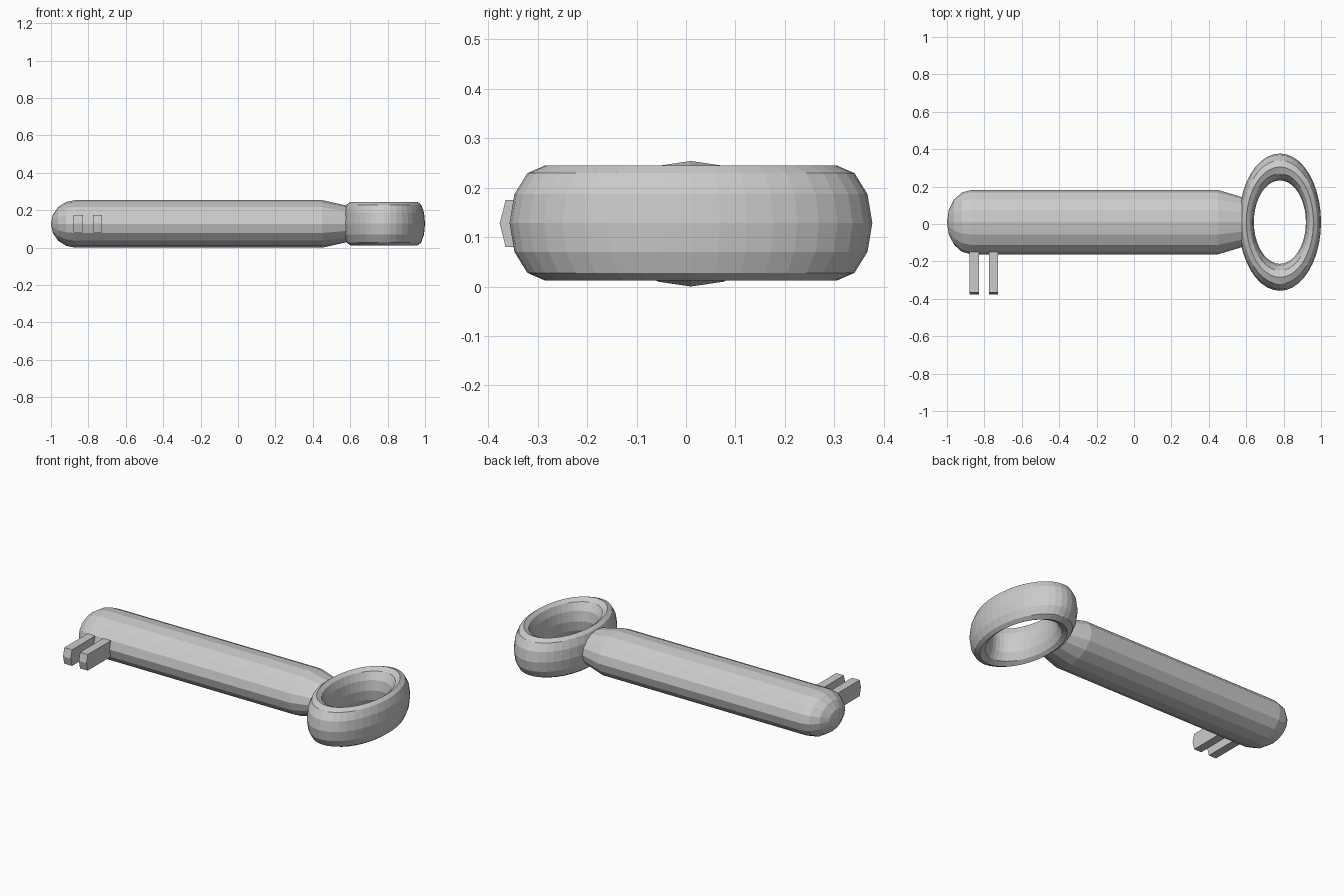
import bpy, bmesh
from math import cos, sin, pi, radians

if "Cube" in bpy.data.objects:
    bpy.data.objects.remove(bpy.data.objects["Cube"])

CY, CZ = 0.01, 0.127   # key axis


def make(name, bm):
    bmesh.ops.recalc_face_normals(bm, faces=bm.faces)
    me = bpy.data.meshes.new(name)
    bm.to_mesh(me)
    bm.free()
    ob = bpy.data.objects.new(name, me)
    bpy.context.collection.objects.link(ob)
    return ob


def bridge(bm, a, b):
    n = len(a)
    for i in range(n):
        j = (i + 1) % n
        bm.faces.new((a[i], a[j], b[j], b[i]))


# Shaft: 16-sided oval bar, domed tip, tapered into the bow
bm = bmesh.new()
sides = 16
profile = [(-0.87 - 0.13 * cos(radians(a)), sin(radians(a))) for a in (22.5, 45, 67.5, 90)]
profile += [(0.45, 1.0), (0.57, 0.79), (0.60, 0.72)]
rings = [[bm.verts.new((x, CY + 0.172 * s * cos(2 * pi * i / sides),
                        CZ + 0.127 * s * sin(2 * pi * i / sides)))
          for i in range(sides)] for x, s in profile]
for a, b in zip(rings, rings[1:]):
    bridge(bm, a, b)
tip = bm.verts.new((-1, CY, CZ))
for i in range(sides):
    bm.faces.new((tip, rings[0][i], rings[0][(i + 1) % sides]))
bm.faces.new(rings[-1])
make("shaft", bm)

# Bow: stretched torus ring handle
bm = bmesh.new()
major, minor = 40, 12
loops = []
for i in range(major):
    t = 2 * pi * i / major
    loops.append([bm.verts.new((0.78 + (0.1795 + 0.0405 * cos(p)) * cos(t),
                                CY + (0.295 + 0.072 * cos(p)) * sin(t),
                                0.1285 + 0.1165 * sin(p)))
                  for p in (2 * pi * k / minor for k in range(minor))])
for i in range(major):
    bridge(bm, loops[i], loops[(i + 1) % major])
make("bow_ring", bm)

# Teeth: two prongs with ridged ends
outline = [(-0.10, 0.08), (-0.365, 0.08), (-0.377, 0.128), (-0.365, 0.175), (-0.10, 0.175)]
for n, x in enumerate((-0.854, -0.751)):
    bm = bmesh.new()
    a, b = [[bm.verts.new((x + d, y, z)) for y, z in outline] for d in (-0.025, 0.025)]
    bridge(bm, a, b)
    bm.faces.new(a)
    bm.faces.new(b)
    make(f"tooth_{n + 1}", bm)
